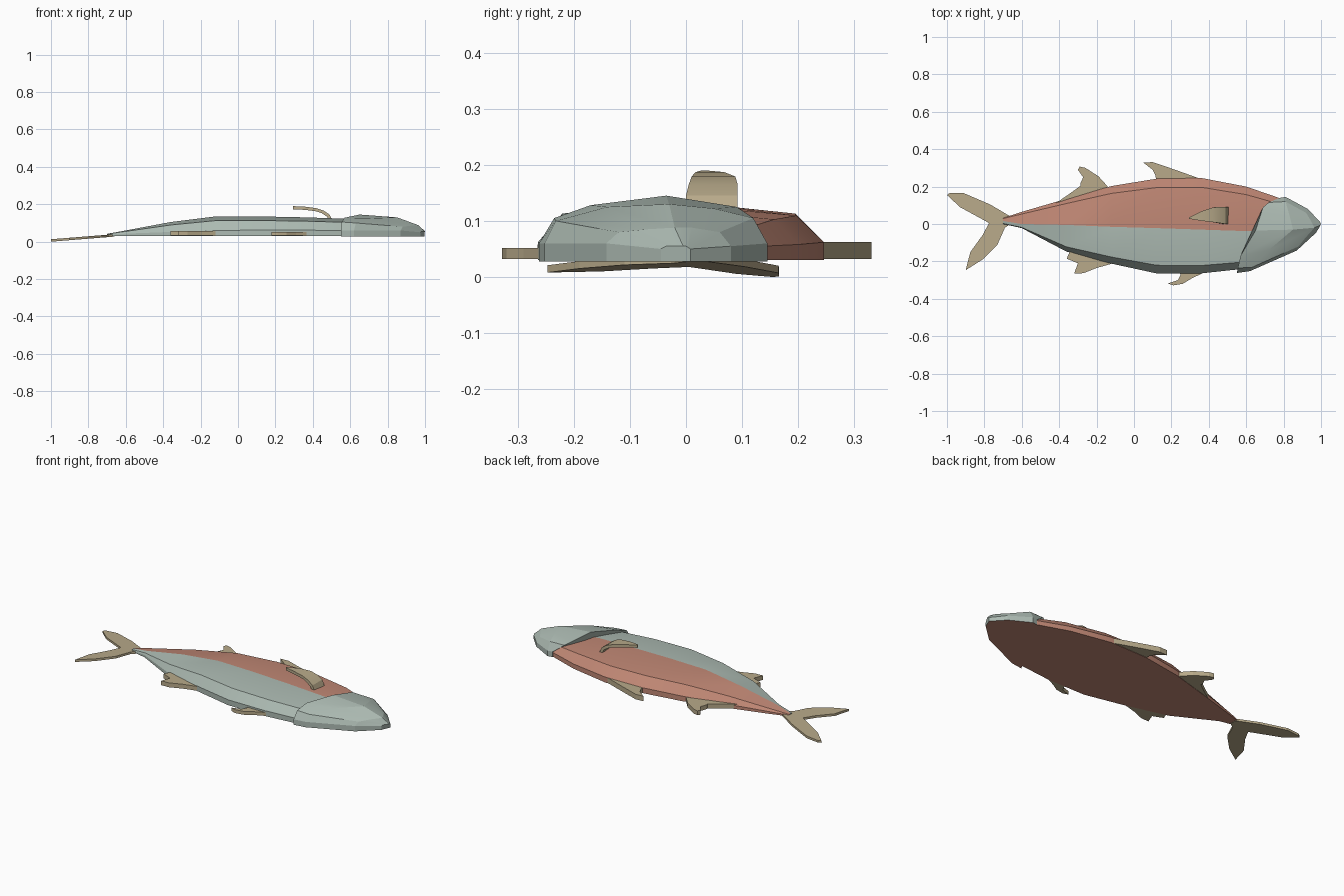
import bpy, bmesh, math


def material(name, rgb):
    m = bpy.data.materials.new(name)
    lin = [((c / 255 + 0.055) / 1.055) ** 2.4 for c in rgb]
    m.diffuse_color = (*lin, 1)
    return m


GREEN = material("pale grey green", (172, 186, 178))
RED = material("salmon red", (193, 136, 117))
TAN = material("fin tan", (184, 170, 138))


def finish(bm, name, mats, smooth=True):
    bmesh.ops.remove_doubles(bm, verts=bm.verts, dist=0.0001)
    bmesh.ops.recalc_face_normals(bm, faces=bm.faces)
    me = bpy.data.meshes.new(name)
    bm.to_mesh(me)
    bm.free()
    for m in mats:
        me.materials.append(m)
    ob = bpy.data.objects.new(name, me)
    bpy.context.collection.objects.link(ob)
    if smooth:
        bpy.context.view_layer.objects.active = ob
        ob.select_set(True)
        bpy.ops.object.shade_smooth_by_angle(angle=math.radians(15))
        ob.select_set(False)
    return ob


def loft(rings, rule):
    """Skin closed rings and cap both ends; rule(strip index) gives the material slot."""
    bm = bmesh.new()
    vs = [[bm.verts.new(p) for p in r] for r in rings]
    n = len(rings[0])
    for a, b in zip(vs, vs[1:]):
        for i in range(n):
            j = (i + 1) % n
            bm.faces.new((a[i], a[j], b[j], b[i])).material_index = rule(i)
    for end in (vs[0], vs[-1]):
        bm.faces.new(end)
    return bm


def fin(name, outline, bottom, thick):
    """Flat plate from an outline; bottom(x, y) gives the height of its underside."""
    bm = bmesh.new()
    lo = [bm.verts.new((x, y, bottom(x, y))) for x, y in outline]
    hi = [bm.verts.new((x, y, bottom(x, y) + thick)) for x, y in outline]
    bm.faces.new(lo)
    bm.faces.new(hi)
    for i in range(len(lo)):
        j = (i + 1) % len(lo)
        bm.faces.new((lo[i], lo[j], hi[j], hi[i]))
    return finish(bm, name, [TAN], False)


# Body: x, lower edge, upper edge, ridge y, ridge z, rim z
stations = [
    (-0.70, 0.00, 0.032, 0.016, 0.042, 0.037),
    (-0.60, -0.022, 0.065, 0.00, 0.060, 0.043),
    (-0.36, -0.148, 0.135, -0.005, 0.105, 0.052),
    (-0.12, -0.212, 0.203, -0.015, 0.135, 0.06),
    (0.12, -0.264, 0.242, -0.022, 0.135, 0.062),
    (0.36, -0.264, 0.246, -0.03, 0.130, 0.062),
    (0.60, -0.238, 0.200, -0.038, 0.122, 0.058),
    (0.78, -0.15, 0.138, -0.04, 0.100, 0.055),
]
rings = []
for x, y0, y1, yr, zr, rim in stations:
    s = 0.82
    zs = rim + (zr - rim) * 0.7
    rings.append([(x, y0, 0.03), (x, y0, rim), (x, yr + (y0 - yr) * s, zs), (x, yr, zr),
                  (x, yr + (y1 - yr) * s, zs), (x, y1, rim), (x, y1, 0.03)])
finish(loft(rings, lambda i: 0 if i < 3 else 1), "body", [GREEN, RED])

# Head: oblique gill edge, cheek, snout and nose rings
head = [
    [(0.55, -0.262, 0.028), (0.55, -0.262, 0.06), (0.555, -0.235, 0.105), (0.57, -0.17, 0.128),
     (0.65, -0.035, 0.145), (0.69, 0.09, 0.125), (0.72, 0.115, 0.105), (0.78, 0.14, 0.06),
     (0.78, 0.14, 0.028)],
    [(0.62, -0.252, 0.028), (0.62, -0.252, 0.06), (0.63, -0.232, 0.10), (0.72, -0.14, 0.125),
     (0.85, -0.03, 0.130), (0.83, 0.05, 0.122), (0.81, 0.12, 0.105), (0.81, 0.145, 0.06),
     (0.81, 0.145, 0.028)],
    [(0.87, -0.142, 0.028), (0.87, -0.142, 0.06), (0.88, -0.12, 0.08), (0.92, -0.07, 0.085),
     (0.965, -0.02, 0.088), (0.95, 0.01, 0.088), (0.92, 0.06, 0.08), (0.93, 0.08, 0.055),
     (0.93, 0.08, 0.028)],
    [(0.975, -0.045, 0.028), (0.975, -0.045, 0.05), (0.98, -0.035, 0.055), (0.99, -0.02, 0.055),
     (0.998, -0.005, 0.055), (1.0, 0.0, 0.055), (0.998, 0.005, 0.052), (0.997, 0.008, 0.05),
     (0.997, 0.008, 0.028)],
]
finish(loft(head, lambda i: 1 if i == 8 else 0), "head", [GREEN, RED])

# Edge fins
flat = lambda x, y: 0.032
fin("front_back_fin", [(0.05, 0.328), (0.10, 0.331), (0.22, 0.29), (0.36, 0.24), (0.30, 0.22),
                       (0.12, 0.22), (0.115, 0.26), (0.10, 0.29)], flat, 0.03)
fin("rear_back_fin", [(-0.30, 0.29), (-0.29, 0.307), (-0.26, 0.30), (-0.19, 0.255), (-0.14, 0.20),
                      (-0.20, 0.15), (-0.42, 0.11), (-0.34, 0.165), (-0.285, 0.205),
                      (-0.285, 0.22), (-0.272, 0.25)], flat, 0.026)
fin("rear_belly_fin", [(-0.36, -0.185), (-0.30, -0.21), (-0.32, -0.265), (-0.27, -0.263),
                       (-0.20, -0.235), (-0.12, -0.213), (-0.14, -0.18), (-0.34, -0.14)], flat, 0.026)
fin("front_belly_fin", [(0.18, -0.318), (0.21, -0.328), (0.26, -0.32), (0.31, -0.29),
                        (0.37, -0.262), (0.34, -0.24), (0.22, -0.24), (0.25, -0.27),
                        (0.235, -0.30)], flat, 0.02)

# Tail fin droops towards its tips
fin("tail_fin", [(-1.0, 0.155), (-0.985, 0.166), (-0.91, 0.165), (-0.77, 0.105), (-0.66, 0.04),
                 (-0.66, 0.0), (-0.69, -0.02), (-0.73, -0.11), (-0.81, -0.19), (-0.90, -0.247),
                 (-0.875, -0.15), (-0.81, -0.06), (-0.775, 0.005), (-0.82, 0.03), (-0.93, 0.09)],
    lambda x, y: 0.08 * (x + 1), 0.013)

# Side fin: curved strip rising from the flank; x, z, y range
side = [(0.505, 0.115, 0.0, 0.092), (0.49, 0.145, 0.0, 0.092), (0.46, 0.165, 0.005, 0.092),
        (0.42, 0.179, 0.01, 0.088), (0.36, 0.187, 0.017, 0.068), (0.295, 0.19, 0.028, 0.035)]
rings = []
for k, (x, z, y0, y1) in enumerate(side):
    dx, dz = (-0.02, 0.0) if k == 0 else (-0.012, -0.013) if k < 3 else (0.0, -0.017)
    rings.append([(x, y0, z), (x, y1, z), (x + dx, y1, z + dz), (x + dx, y0, z + dz)])
finish(loft(rings, lambda i: 0), "side_fin", [TAN])
